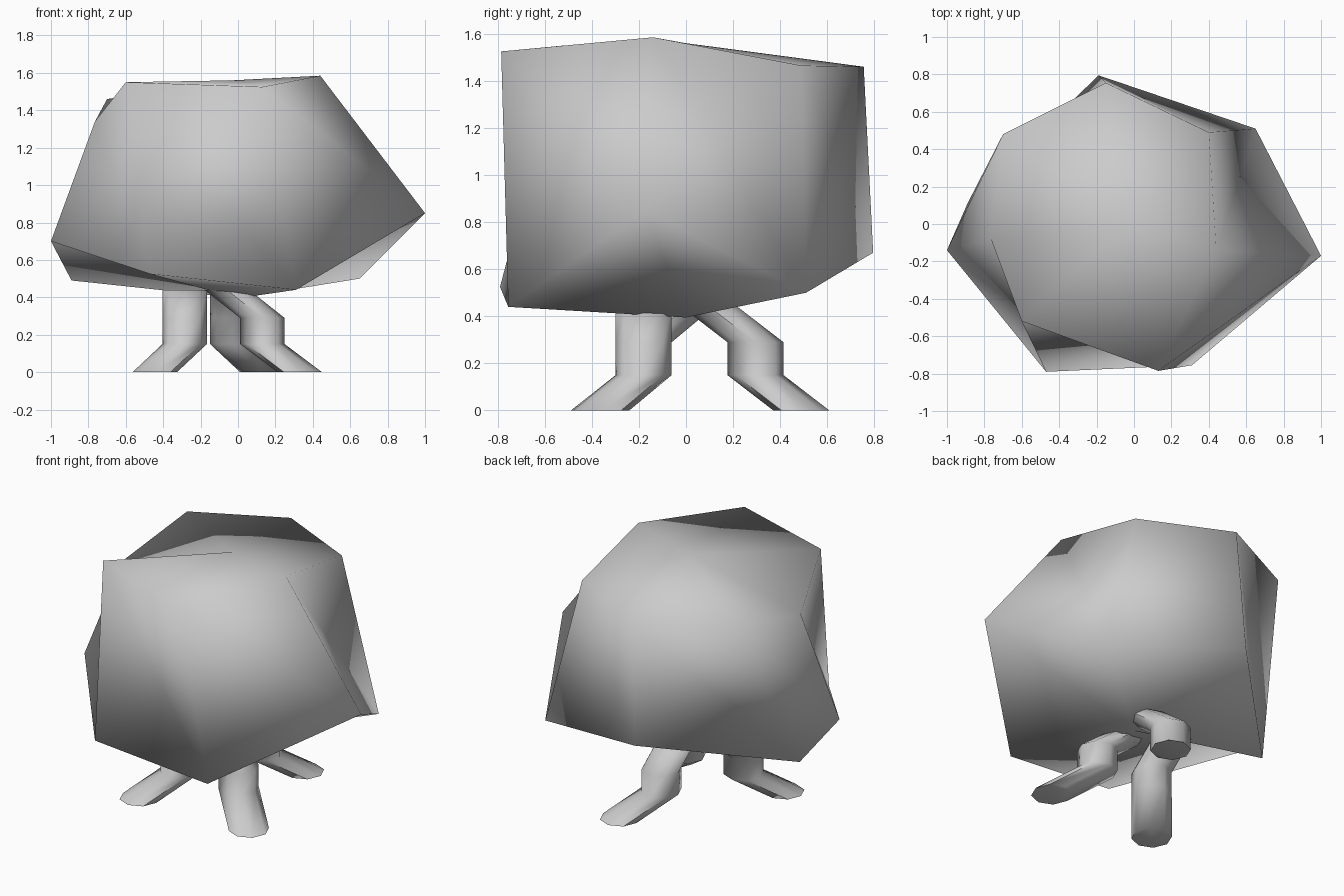
import bpy, bmesh, math

if "Cube" in bpy.data.objects:
    bpy.data.objects.remove(bpy.data.objects["Cube"])


def finish(name, bm, angle):
    bmesh.ops.recalc_face_normals(bm, faces=bm.faces)
    me = bpy.data.meshes.new(name)
    bm.to_mesh(me)
    bm.free()
    ob = bpy.data.objects.new(name, me)
    bpy.context.collection.objects.link(ob)
    bpy.ops.object.select_all(action='DESELECT')
    ob.select_set(True)
    bpy.context.view_layer.objects.active = ob
    bpy.ops.object.shade_smooth_by_angle(angle=math.radians(angle))
    return ob


# Body: uneven seven-sided ball (top point, two rings, bottom point)
top_ring = [(.44, -.14, 1.585), (.13, -.785, 1.525), (-.60, -.52, 1.55),
            (-.765, -.08, 1.34), (-.70, .48, 1.46), (-.15, .755, 1.46), (.40, .49, 1.465)]
low_ring = [(1.0, -.17, .85), (.31, -.755, .44), (-.47, -.79, .525),
            (-1.0, -.14, .70), (-.89, .11, .49), (-.19, .795, .67), (.65, .51, .50)]
bm = bmesh.new()
up = [bm.verts.new(c) for c in top_ring]
low = [bm.verts.new(c) for c in low_ring]
north = bm.verts.new((-.03, 0, 1.56))
south = bm.verts.new((0, 0, .395))
for i in range(7):
    j = (i + 1) % 7
    bm.faces.new((north, up[i], up[j]))
    bm.faces.new((up[i], low[i], up[j]))
    bm.faces.new((up[j], low[i], low[j]))
    bm.faces.new((south, low[j], low[i]))
finish("body", bm, 180)


# Bent eight-sided legs: level rings along a path
def leg(name, path, r=.119, n=8):
    bm = bmesh.new()
    rings = []
    for x, y, z in path:
        rings.append([bm.verts.new((x + r * math.cos(math.tau * i / n),
                                    y + r * math.sin(math.tau * i / n), z))
                      for i in range(n)])
    for a, b in zip(rings, rings[1:]):
        for i in range(n):
            j = (i + 1) % n
            bm.faces.new((a[i], a[j], b[j], b[i]))
    bm.faces.new(rings[0])
    bm.faces.new(rings[-1])
    finish(name, bm, 60)


leg("left_leg", [(-.445, -.37, 0), (-.285, -.18, .15), (-.285, -.18, .29), (-.285, .0, .44)])
leg("right_leg", [(.33, -.36, 0), (.13, -.18, .15), (.13, -.18, .29), (-.06, -.18, .44)])
leg("back_leg", [(.13, .49, 0), (-.03, .295, .15), (-.03, .295, .29), (-.03, .1, .44)])
